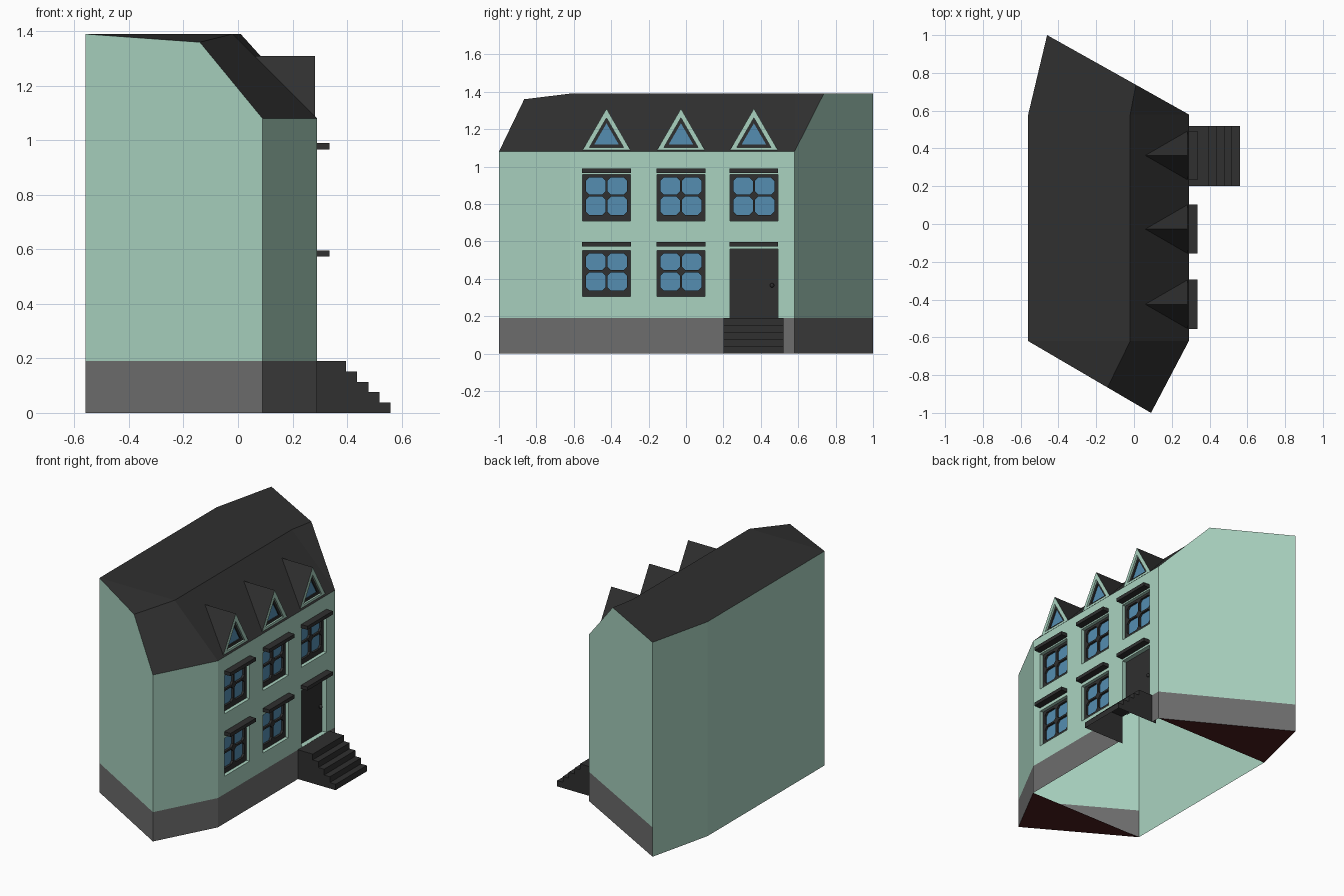
import bpy, bmesh
from mathutils import Vector

if "Cube" in bpy.data.objects:
    bpy.data.objects.remove(bpy.data.objects["Cube"])


def material(name, r, g, b):
    m = bpy.data.materials.new(name)
    m.diffuse_color = (r, g, b, 1)
    m.use_nodes = True
    m.node_tree.nodes["Principled BSDF"].inputs["Base Color"].default_value = m.diffuse_color
    return m


GREEN = material("pale_green_plaster", 0.40, 0.65, 0.53)
GREY = material("grey_plinth", 0.155, 0.155, 0.155)
DARK = material("charcoal", 0.029, 0.029, 0.029)
BLUE = material("blue_glass", 0.09, 0.27, 0.44)
RED = material("dark_red_floor", 0.07, 0.012, 0.012)


def finish(bm, name, mats):
    me = bpy.data.meshes.new(name)
    bm.to_mesh(me)
    bm.free()
    for m in mats:
        me.materials.append(m)
    ob = bpy.data.objects.new(name, me)
    bpy.context.collection.objects.link(ob)
    return ob


def shell(name, polys, mat, centre=(-0.15, 0, 0.5)):
    """Open surface of polygons, all facing away from centre."""
    bm = bmesh.new()
    for p in polys:
        f = bm.faces.new([bm.verts.new(v) for v in p])
        f.normal_update()
        if f.normal.dot(f.calc_center_median() - Vector(centre)) < 0:
            f.normal_flip()
    bmesh.ops.remove_doubles(bm, verts=bm.verts, dist=1e-5)
    return finish(bm, name, [mat])


def plate(name, outer, holes, x, depth, mat):
    """Upright sheet facing +x with holes; hole edges turn back by depth."""
    bm = bmesh.new()
    edges, rims = [], []
    for i, loop in enumerate([outer] + holes):
        vs = [bm.verts.new((x, y, z)) for y, z in loop]
        es = [bm.edges.new((vs[k - 1], vs[k])) for k in range(len(vs))]
        edges += es
        if i:
            rims += es
    bmesh.ops.triangle_fill(bm, use_beauty=True, edges=edges, normal=(1, 0, 0))
    if rims:
        r = bmesh.ops.extrude_edge_only(bm, edges=rims)
        moved = [g for g in r["geom"] if isinstance(g, bmesh.types.BMVert)]
        bmesh.ops.translate(bm, verts=moved, vec=(-depth, 0, 0))
    bmesh.ops.recalc_face_normals(bm, faces=bm.faces)
    if sum(f.normal.x * f.calc_area() for f in bm.faces) < 0:
        bmesh.ops.reverse_faces(bm, faces=bm.faces)
    return finish(bm, name, [mat])


def rect(y0, y1, z0, z1):
    return [(y0, z0), (y1, z0), (y1, z1), (y0, z1)]


def octagon(y0, y1, z0, z1, c):
    return [(y0 + c, z0), (y1 - c, z0), (y1, z0 + c), (y1, z1 - c),
            (y1 - c, z1), (y0 + c, z1), (y0, z1 - c), (y0, z0 + c)]


def box(name, x0, x1, y0, y1, z0, z1, mat):
    bm = bmesh.new()
    bmesh.ops.create_cube(bm, size=1)
    for v in bm.verts:
        v.co = ((x0 + x1) / 2 + v.co.x * (x1 - x0),
                (y0 + y1) / 2 + v.co.y * (y1 - y0),
                (z0 + z1) / 2 + v.co.z * (z1 - z0))
    return finish(bm, name, [mat])


# Main dimensions
FX, BX, Y0, Y1 = 0.29, -0.56, -0.62, 0.58
BASE, EAVE, TOP = 0.19, 1.08, 1.39
NEAR, FAR = (0.09, -1.0), (-0.46, 1.0)
AXES = (-0.425, -0.027, 0.363)      # window columns
HW, REC = 0.129, 0.03               # opening half width, recess depth
SILLS = (0.305, 0.71)
WIN_H = 0.247


def at(p, z):
    return (p[0], p[1], z)


def upright(p, q, z0, z1):
    return [at(p, z0), at(q, z0), at(q, z1), at(p, z1)]


# Roof
F0, F1, B0, B1 = (FX, Y0), (FX, Y1), (BX, Y0), (BX, Y1)
hip = (-0.14, -0.865, 1.36)
r0, r1, r2 = (-0.02, Y0, TOP), (-0.02, Y1, TOP), (0.01, 0.737, TOP)
b0, b1, far = at(B0, TOP), at(B1, TOP), at(FAR, TOP)
e0, e1, near = at(F0, EAVE), at(F1, EAVE), at(NEAR, EAVE)
shell("roof", [[b0, b1, r1, r0], [b1, far, r2, r1], [b0, r0, hip],
               [r0, r1, e1, e0], [hip, r0, e0, near], [r1, r2, e1]], DARK)

# Side and back walls
shell("side_walls", [
    [at(B0, BASE), at(NEAR, BASE), near, hip, b0],
    upright(NEAR, F0, BASE, EAVE),
    [at(F1, BASE), at(FAR, BASE), far, r2, e1],
    upright(FAR, B1, 0, TOP), upright(B1, B0, 0, TOP)], GREEN)

# Plinth, left open behind the stairs
SY0, SY1 = 0.2, 0.52
shell("plinth", [
    upright(B0, NEAR, 0, BASE), upright(NEAR, F0, 0, BASE),
    upright(F0, (FX, SY0), 0, BASE), upright((FX, SY1), F1, 0, BASE),
    upright(F1, FAR, 0, BASE)], GREY)

# Floor triangles at both ends
shell("floor_ends", [[at(B0, 0), at(NEAR, 0), at(F0, 0)],
                     [at(B1, 0), at(FAR, 0), at(F1, 0)]], RED)

# Facade with window openings and door opening
door_y = AXES[2]
spots = [(y, z) for y in AXES for z in SILLS if (y, z) != (door_y, SILLS[0])]
openings = [rect(y - HW, y + HW, z, z + WIN_H) for y, z in spots]
openings.append(rect(door_y - HW, door_y + HW, BASE + 0.001, 0.56))
plate("facade", rect(Y0, Y1, BASE, EAVE), openings, FX, REC + 0.008, GREEN)

# Windows: dark frame with four clipped panes, glass behind
for i, (y, z) in enumerate(spots):
    ym, zm, m = y, z + 0.135, 0.006
    ya, yb, za, zb = y - 0.109, y + 0.109, z + 0.032, z + WIN_H - 0.016
    panes = [octagon(p, q, s, t, 0.017)
             for p, q in ((ya, ym - m), (ym + m, yb))
             for s, t in ((za, zm - m), (zm + m, zb))]
    plate(f"window_frame_{i}", rect(y - HW, y + HW, z, z + WIN_H), panes,
          FX - 0.022, 0.014, DARK)
    plate(f"window_glass_{i}", rect(y - HW, y + HW, z, z + WIN_H), [],
          FX - 0.036, 0, BLUE)

# Lintels over every opening
for i, y in enumerate(AXES):
    for j, z in enumerate((0.573, 0.967)):
        box(f"lintel_{i}_{j}", FX, 0.335, y - 0.13, y + 0.13, z, z + 0.023, DARK)

# Door and knob
plate("door", rect(door_y - HW, door_y + HW, BASE, 0.56), [], FX - REC, 0, DARK)
bm = bmesh.new()
bmesh.ops.create_uvsphere(bm, u_segments=10, v_segments=6, radius=0.012)
bmesh.ops.translate(bm, verts=bm.verts, vec=(FX - REC + 0.012, door_y + 0.097, 0.365))
finish(bm, "door_knob", [DARK])

# Stairs, open underneath
profile, polys = [], []
for i in range(5):
    x = 0.56 - 0.041 * i
    profile += [(x, BASE / 5 * i), (x, BASE / 5 * (i + 1))]
profile.append((FX - REC, BASE))
for (xa, za), (xb, zb) in zip(profile, profile[1:]):
    polys.append([(xa, SY0, za), (xb, SY0, zb), (xb, SY1, zb), (xa, SY1, za)])
for y in (SY0, SY1):
    polys.append([(x, y, z) for x, z in profile] + [(FX - REC, y, 0)])
shell("stairs", polys, DARK, (0.2, 0.36, -0.3))


# Dormers: dark roof, green gable, dark frame, glass
def tri(y, s, z):
    return [(y - 0.13 * s, z), (y + 0.13 * s, z), (y, z + 0.225 * s)]


for i, y in enumerate(AXES):
    x, z = 0.282, 1.085
    apex, back = (x, y, z + 0.225), (0.06, y, z + 0.225)
    shell(f"dormer_roof_{i}", [[(x, y + s, z), apex, back] for s in (-0.13, 0.13)],
          DARK, (0.2, y, 1.05))
    plate(f"dormer_gable_{i}", tri(y, 1, z), [tri(y, 0.7, z + 0.018)], x, 0.02, GREEN)
    plate(f"dormer_frame_{i}", tri(y, 0.7, z + 0.018), [tri(y, 0.5, z + 0.034)],
          x - 0.012, 0.01, DARK)
    plate(f"dormer_glass_{i}", tri(y, 0.7, z + 0.018), [], x - 0.02, 0, BLUE)
